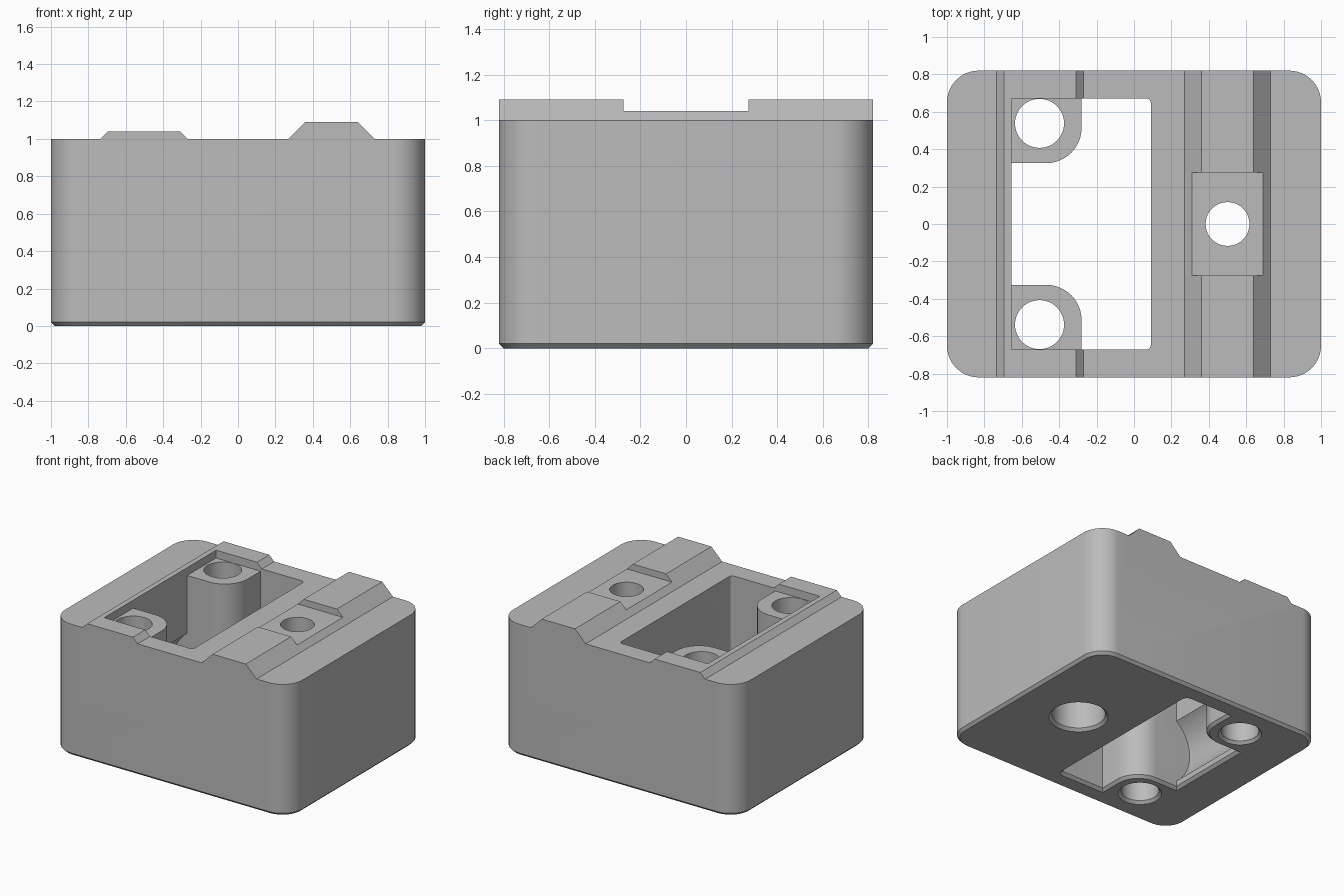
import bpy, bmesh, math
from mathutils import Vector

if "Cube" in bpy.data.objects:
    bpy.data.objects.remove(bpy.data.objects["Cube"])

grey = bpy.data.materials.new("plain_grey")
grey.diffuse_color = (0.5, 0.5, 0.5, 1)
grey.use_nodes = True
grey.node_tree.nodes["Principled BSDF"].inputs["Base Color"].default_value = grey.diffuse_color


def rounded(points, steps=12):
    """Outline from (x, y, fillet radius) corners."""
    out, n = [], len(points)
    for i, (x, y, r) in enumerate(points):
        p = Vector((x, y))
        if r == 0:
            out.append(p)
            continue
        a = (Vector(points[i - 1][:2]) - p).normalized()
        b = (Vector(points[(i + 1) % n][:2]) - p).normalized()
        c = p + (a + b) * r          # right-angled corners only
        for k in range(steps + 1):
            t = math.pi / 2 * k / steps
            out.append(c - b * r * math.cos(t) - a * r * math.sin(t))
    return out


def offset(pts, d):
    """Move a counter-clockwise outline outwards by d."""
    out, n = [], len(pts)
    for i, p in enumerate(pts):
        e1 = (p - pts[i - 1]).normalized()
        e2 = (pts[(i + 1) % n] - p).normalized()
        n1, n2 = Vector((e1.y, -e1.x)), Vector((e2.y, -e2.x))
        out.append(p + (n1 + n2) * d / (1 + n1.dot(n2)))
    return out


def circle(x, y, r, n=48):
    return [Vector((x + r * math.cos(2 * math.pi * k / n),
                    y + r * math.sin(2 * math.pi * k / n))) for k in range(n)]


def loft(name, levels, along_y=False):
    """Solid through (height, outline) levels, stacked along z or y."""
    bm = bmesh.new()
    rings = [[bm.verts.new((p.x, h, p.y) if along_y else (p.x, p.y, h)) for p in pts]
             for h, pts in levels]
    for lo, hi in zip(rings, rings[1:]):
        for i in range(len(lo)):
            bm.faces.new((lo[i - 1], lo[i], hi[i], hi[i - 1]))
    bm.faces.new(rings[0][::-1])
    bm.faces.new(rings[-1])
    bmesh.ops.recalc_face_normals(bm, faces=bm.faces)
    me = bpy.data.meshes.new(name)
    bm.to_mesh(me)
    bm.free()
    me.materials.append(grey)
    ob = bpy.data.objects.new(name, me)
    bpy.context.collection.objects.link(ob)
    return ob


def chamfered(name, pts, top, c=0.02):
    """Cutter that widens where it leaves the underside."""
    return loft(name, [(-c, offset(pts, 2 * c)), (c, pts), (top, pts)])


def combine(ob, tool, op='DIFFERENCE'):
    m = ob.modifiers.new("cut", 'BOOLEAN')
    m.operation, m.solver, m.object = op, 'EXACT', tool
    bpy.context.view_layer.objects.active = ob
    bpy.ops.object.modifier_apply(modifier=m.name)
    bpy.data.objects.remove(tool, do_unlink=True)


# Rounded block with a chamfered foot
R = 0.17
plan = rounded([(-1, -.82, R), (1, -.82, R), (1, .82, R), (-1, .82, R)])
body = loft("housing_block", [(0, offset(plan, -.02)), (.02, plan), (1.2, plan)])

# Top profile with the low and the tall ridge
profile = [Vector(p) for p in [
    (-1.1, -.1), (1.1, -.1), (1.1, 1), (.73, 1), (.64, 1.09), (.36, 1.09), (.27, 1),
    (-.27, 1), (-.31, 1.04), (-.695, 1.04), (-.735, 1), (-1.1, 1)]]
combine(body, loft("ridge_profile", [(-.9, profile), (.9, profile)], True), 'INTERSECT')

# Rectangular mouth of the cavity, above the screw bosses
L, RT, W, B = -.655, .09, .672, -.28
mouth = rounded([(L, -W, 0), (RT, -W, .025), (RT, W, .025), (L, W, 0)], 6)
combine(body, loft("mouth", [(.98, mouth), (1.3, mouth)]))

# Cavity around the two bosses
cavity = rounded([(B, -W, 0), (RT, -W, .025), (RT, W, .025), (B, W, 0),
                  (B, .325, .19), (L, .325, 0), (L, -.325, 0), (B, -.325, .19)])
combine(body, chamfered("cavity", cavity, .99))

# Curved hollow in the wall between the bosses
hollow = circle(-.475, .3, .3, 64)
combine(body, loft("hollow", [(-.325, hollow), (.325, hollow)], True))

# Boss holes
for s in (-1, 1):
    combine(body, chamfered("boss_hole", circle(-.505, s * .538, .131), 1.3))

# Notch in the tall ridge, through hole and wide bore from below
notch = rounded([(.2, -.275, 0), (.8, -.275, 0), (.8, .275, 0), (.2, .275, 0)])
combine(body, loft("notch", [(1.04, notch), (1.3, notch)]))
hole = circle(.5, 0, .117)
combine(body, loft("screw_hole", [(-.1, hole), (1.3, hole)]))
combine(body, chamfered("wide_bore", circle(.5, 0, .185), .6))

# Smooth the curved walls, keep the edges sharp
bpy.ops.object.select_all(action='DESELECT')
body.select_set(True)
bpy.context.view_layer.objects.active = body
bpy.ops.object.shade_smooth_by_angle(angle=math.radians(30))
